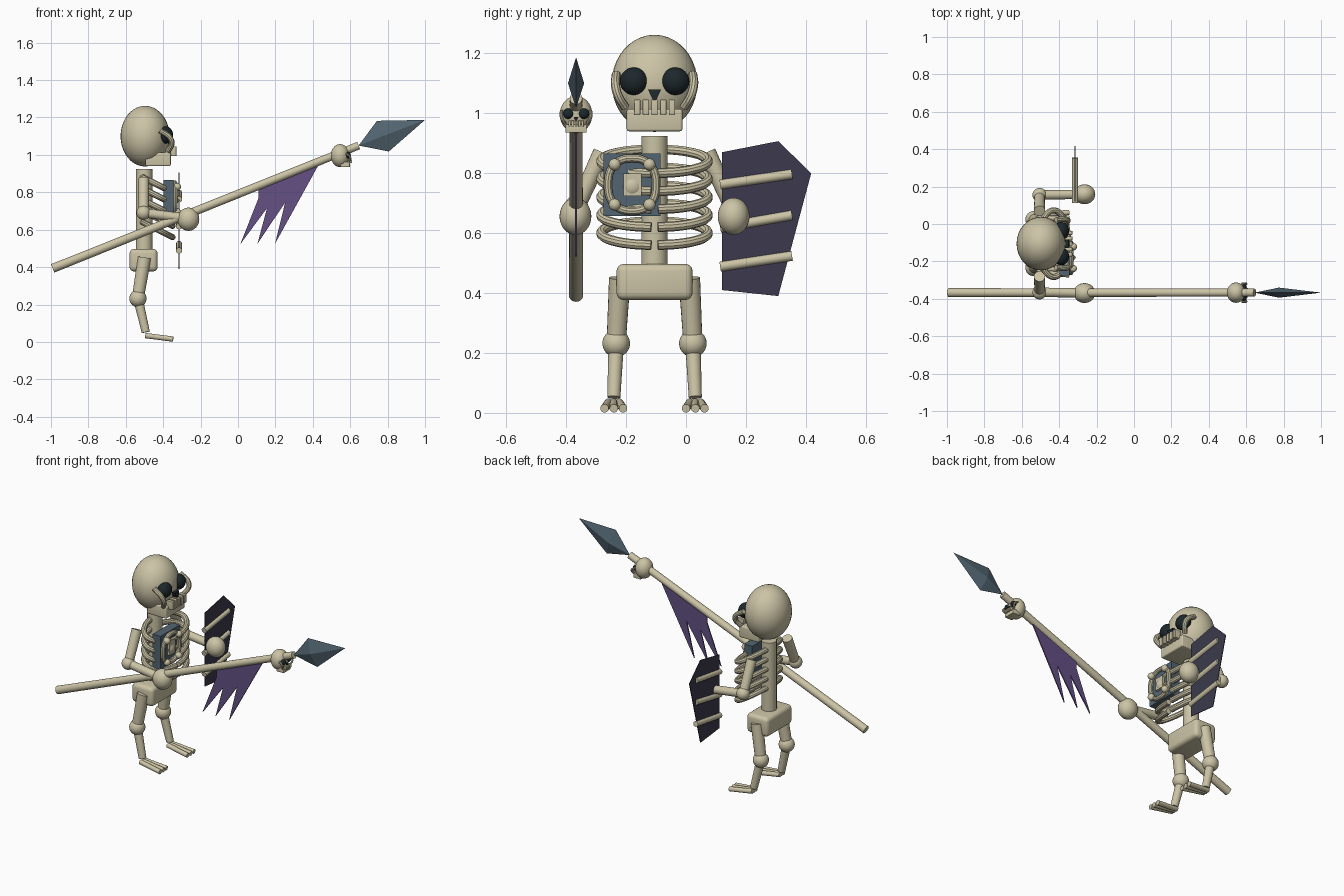
import bpy, bmesh
from math import sin, cos, pi, radians
from mathutils import Vector, Matrix

if "Cube" in bpy.data.objects:
    bpy.data.objects.remove(bpy.data.objects["Cube"], do_unlink=True)


def material(name, rgb):
    m = bpy.data.materials.new(name)
    m.use_nodes = True
    m.diffuse_color = (*rgb, 1)
    bsdf = m.node_tree.nodes["Principled BSDF"]
    bsdf.inputs["Base Color"].default_value = (*rgb, 1)
    bsdf.inputs["Roughness"].default_value = 0.8
    return m


BONE = material("bone", (0.60, 0.55, 0.38))
DARK = material("dark socket", (0.012, 0.02, 0.024))
STEEL = material("blue steel", (0.085, 0.13, 0.165))
PURPLE = material("purple cloth", (0.125, 0.08, 0.23))
SHIELD = material("shield slate", (0.045, 0.042, 0.075))
MID = -0.105          # body's plane of symmetry in y


def finish(ob, mat, smooth=True):
    ob.data.materials.append(mat)
    bpy.ops.object.select_all(action='DESELECT')
    ob.select_set(True)
    bpy.context.view_layer.objects.active = ob
    if smooth:
        bpy.ops.object.shade_smooth_by_angle(angle=radians(35))
    return ob


def from_bmesh(name, bm, mat, smooth=True):
    bmesh.ops.recalc_face_normals(bm, faces=bm.faces)
    me = bpy.data.meshes.new(name)
    bm.to_mesh(me)
    bm.free()
    ob = bpy.data.objects.new(name, me)
    bpy.context.collection.objects.link(ob)
    return finish(ob, mat, smooth)


def ball(name, c, r, mat=BONE):
    bm = bmesh.new()
    bmesh.ops.create_uvsphere(bm, u_segments=32, v_segments=20, radius=1,
                              matrix=Matrix.Translation(c) @ Matrix.Diagonal((*r, 1)))
    return from_bmesh(name, bm, mat)


def rod(name, a, b, r1, r2=None, mat=BONE):
    a, b = Vector(a), Vector(b)
    d = b - a
    bm = bmesh.new()
    bmesh.ops.create_cone(bm, cap_ends=True, segments=20, radius1=r1,
                          radius2=r1 if r2 is None else r2, depth=d.length,
                          matrix=Matrix.Translation((a + b) / 2)
                          @ d.to_track_quat('Z', 'Y').to_matrix().to_4x4())
    return from_bmesh(name, bm, mat)


def box(name, c, size, bevel=0.0, mat=BONE):
    bm = bmesh.new()
    bmesh.ops.create_cube(bm, size=1, matrix=Matrix.Translation(c) @ Matrix.Diagonal((*size, 1)))
    if bevel:
        bmesh.ops.bevel(bm, geom=bm.edges[:], offset=bevel, segments=4, profile=0.5, affect='EDGES')
    return from_bmesh(name, bm, mat)


def plate(name, pts, offset, mat):
    """Flat outline given thickness along offset, centred on the outline."""
    off = Vector(offset)
    bm = bmesh.new()
    face = bm.faces.new([bm.verts.new(Vector(p) - off / 2) for p in pts])
    new = bmesh.ops.extrude_face_region(bm, geom=[face], use_keep_orig=True)["geom"]
    bmesh.ops.translate(bm, vec=off, verts=[v for v in new if isinstance(v, bmesh.types.BMVert)])
    return from_bmesh(name, bm, mat, False)


def tube(name, pts, r, closed=False, mat=BONE):
    cu = bpy.data.curves.new(name, 'CURVE')
    cu.dimensions = '3D'
    cu.bevel_depth, cu.bevel_resolution = r, 3
    cu.resolution_u, cu.use_fill_caps = 6, True
    sp = cu.splines.new('BEZIER')
    sp.bezier_points.add(len(pts) - 1)
    for bp, p in zip(sp.bezier_points, pts):
        bp.co = p
        bp.handle_left_type = bp.handle_right_type = 'AUTO'
    sp.use_cyclic_u = closed
    ob = bpy.data.objects.new(name, cu)
    bpy.context.collection.objects.link(ob)
    finish(ob, mat, False)
    bpy.ops.object.convert(target='MESH')
    bpy.ops.object.shade_smooth_by_angle(angle=radians(35))


def skull(prefix, centre, s):
    """Skull facing +x; used for the head and the spear trophy."""
    def at(x, y, z):
        return Vector(centre) + Vector((x, y, z)) * s

    def size(*v):
        return [k * s for k in v]
    ball(prefix + "cranium", at(0, 0, 0), size(0.131, 0.143, 0.162))
    box(prefix + "jaw", at(0.07, 0, -0.123), size(0.135, 0.186, 0.074), 0.008 * s)
    for i in range(5):
        box(f"{prefix}tooth_{i}", at(0.145, (i - 2) * 0.029, -0.08), size(0.045, 0.021, 0.052), 0.003 * s)
    plate(prefix + "nose", [at(0.128, -0.022, -0.02), at(0.128, 0.022, -0.02), at(0.135, 0, -0.068)],
          size(0.04, 0, 0), DARK)
    for side, name in ((1, "left"), (-1, "right")):
        ball(f"{prefix}{name}_eye", at(0.108, side * 0.068, 0.007), size(0.042, 0.048, 0.046), DARK)
        tube(f"{prefix}{name}_cheekbone", [at(0.08, side * 0.128, 0.03), at(0.135, side * 0.13, -0.01),
             at(0.143, side * 0.122, -0.04), at(0.122, side * 0.098, -0.08)], 0.015 * s)


skull("", (-0.497, MID, 1.10), 1)

# Spine, pelvis and ribs
rod("spine", (-0.502, MID, 0.45), (-0.502, MID, 0.925), 0.044)
box("pelvis", (-0.505, MID, 0.437), (0.15, 0.254, 0.12), 0.024)
for i in range(5):
    z = 0.56 + i * 0.06
    for side, name in ((1, "left"), (-1, "right")):
        path = []
        for k in range(9):
            t = pi * k / 8 * 0.98
            path.append((-0.43 - 0.08 * cos(t), MID + side * 0.178 * sin(t), z + 0.04 + 0.04 * cos(t)))
        tube(f"{name}_rib_{i}", path, 0.0165)

# Limbs, mirrored about the body's middle
for s, name in ((1, "left"), (-1, "right")):
    def p(x, y, z):
        return (x, MID + s * y, z)
    rod(name + "_thigh", p(-0.50, 0.116, 0.45), p(-0.535, 0.128, 0.235), 0.036, 0.032)
    ball(name + "_knee", p(-0.535, 0.128, 0.232), (0.046, 0.046, 0.046))
    rod(name + "_shin", p(-0.535, 0.128, 0.232), p(-0.493, 0.136, 0.052), 0.026, 0.022)
    for i in (-1, 0, 1):
        rod(f"{name}_toe_{i + 2}", p(-0.495, 0.136 + i * 0.018, 0.034),
            p(-0.347, 0.136 + i * 0.031, 0.015), 0.014)
    rod(name + "_upper_arm", p(-0.505, 0.175, 0.87), p(-0.505, 0.258, 0.69), 0.030, 0.027)
    ball(name + "_elbow", p(-0.505, 0.26, 0.69), (0.038, 0.038, 0.038))
    rod(name + "_forearm", p(-0.505, 0.26, 0.69), p(-0.27, 0.264, 0.66), 0.025)
    ball(name + "_hand", p(-0.265, 0.264, 0.656), (0.058, 0.053, 0.062))

# Chest plate with bone frame and diamond
CY, CZ = -0.18, 0.762
box("chest_plate", (-0.372, CY, CZ), (0.055, 0.19, 0.208), mat=STEEL)
ring = []
for a, b in ((1, 1), (-1, 1), (-1, -1), (1, -1)):
    y, z = CY + a * 0.058, CZ + b * 0.067
    ball("frame_stud", (-0.325, y, z), (0.02, 0.02, 0.02))
    ring.append((-0.338, y, z))
    ring.append((-0.338, CY + (a - b) / 2 * 0.08, CZ + (a + b) / 2 * 0.083)
                if a != b else (-0.338, CY, CZ + b * 0.088))
ring[3] = (-0.338, CY - 0.08, CZ)
ring[7] = (-0.338, CY + 0.08, CZ)
tube("chest_frame", ring, 0.014, closed=True)
box("emblem_block", (-0.34, CY + 0.002, CZ), (0.02, 0.06, 0.075))
rod("emblem_diamond", (-0.335, CY, CZ - 0.006), (-0.31, CY, CZ - 0.006), 0.03, 0.0)

# Shield slab with three bone struts
SX = -0.315
plate("shield", [(SX, y, z) for y, z in ((0.12, 0.87), (0.308, 0.907), (0.418, 0.80),
                                         (0.308, 0.39), (0.12, 0.41))], (0.004, 0, 0), SHIELD)
for i, (z1, z2) in enumerate(((0.488, 0.524), (0.618, 0.66), (0.762, 0.797))):
    rod(f"shield_strut_{i}", (SX, 0.114, z1), (SX, 0.354, z2), 0.0165)

# Spear
SY = -0.367
base, tip = Vector((0.645, SY, 1.05)), Vector((1.0, SY, 1.187))
rod("spear_shaft", (-0.991, SY, 0.393), base, 0.024, 0.021)
along = (tip - base).normalized()
up = Vector((-along.z, 0, along.x))
waist = base + along * 0.139
bm = bmesh.new()
ends = [bm.verts.new(base), bm.verts.new(tip)]
loop = [bm.verts.new(waist + v) for v in (up * 0.088, Vector((0, 0.027, 0)),
                                          up * -0.088, Vector((0, -0.027, 0)))]
for i in range(4):
    for e in ends:
        bm.faces.new((e, loop[i], loop[(i + 1) % 4]))
from_bmesh("spear_head", bm, STEEL, False)
skull("trophy_", (0.546, SY, 0.996), 0.38)

# Ragged pennant below the shaft
plate("pennant", [(x, SY, z) for x, z in ((0.43, 0.945), (0.11, 0.82), (0.11, 0.77), (0.012, 0.522),
      (0.155, 0.715), (0.104, 0.525), (0.252, 0.745), (0.198, 0.525))], (0, 0.007, 0), PURPLE)
